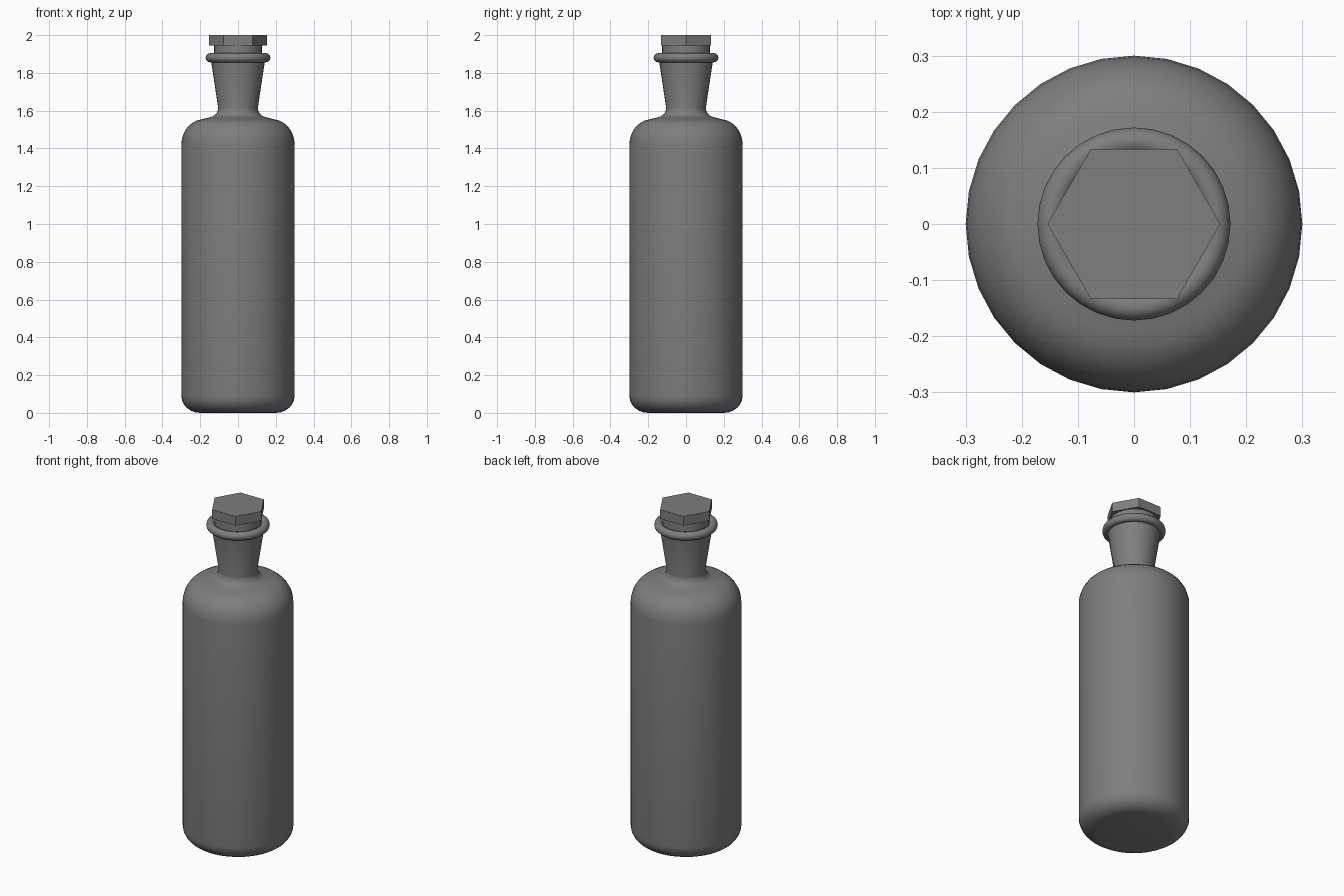
import bpy
import math

cube = bpy.data.objects.get("Cube")
if cube:
    bpy.data.objects.remove(cube, do_unlink=True)

# One flat grey for the whole bottle
grey = bpy.data.materials.new("dark grey")
grey.use_nodes = True
COLOUR = (0.21, 0.21, 0.21, 1)
grey.diffuse_color = COLOUR
grey.node_tree.nodes["Principled BSDF"].inputs["Base Color"].default_value = COLOUR


def arc(cx, cz, rx, rz, start, end, steps):
    """Points (radius, height) along an elliptical arc, angles in degrees."""
    angles = [math.radians(start + (end - start) * i / steps) for i in range(steps + 1)]
    return [(cx + rx * math.cos(a), cz + rz * math.sin(a)) for a in angles]


def lathe(name, profile, sides, smooth=True, closed=False):
    """Spin a profile around z; open profiles get a cap at each end."""
    verts = []
    for r, z in profile:
        for i in range(sides):
            a = math.tau * i / sides
            verts.append((r * math.cos(a), r * math.sin(a), z))
    rings = len(profile)
    faces = []
    for k in range(rings if closed else rings - 1):
        low, high = k * sides, (k + 1) % rings * sides
        for i in range(sides):
            j = (i + 1) % sides
            faces.append((low + i, low + j, high + j, high + i))
    if not closed:
        faces.append(tuple(reversed(range(sides))))
        faces.append(tuple(range((rings - 1) * sides, rings * sides)))
    mesh = bpy.data.meshes.new(name)
    mesh.from_pydata(verts, [], faces)
    mesh.materials.append(grey)
    obj = bpy.data.objects.new(name, mesh)
    bpy.context.collection.objects.link(obj)
    if smooth:
        bpy.ops.object.select_all(action="DESELECT")
        obj.select_set(True)
        bpy.context.view_layer.objects.active = obj
        bpy.ops.object.shade_smooth_by_angle(angle=math.radians(40))
    return obj


# Bottle: rounded base, straight body, round shoulder, flared neck
base = arc(0.2, 0.09, 0.1, 0.09, -90, 0, 6)
shoulder = arc(0.18, 1.42, 0.12, 0.135, 0, 85, 7)
neck_root = arc(0.155, 1.615, 0.05, 0.05, 260, 180, 5)
lathe("bottle", base + shoulder + neck_root + [(0.145, 1.88)], 32)

# Rounded lip around the mouth
lathe("lip_ring", arc(0.148, 1.88, 0.024, 0.024, 0, 330, 11), 32, closed=True)

# Stopper: round plug under a six-sided head
lathe("stopper_plug", [(0.127, 1.86), (0.127, 1.95)], 32)
lathe("stopper_head", [(0.154, 1.945), (0.154, 2.0)], 6, smooth=False)
